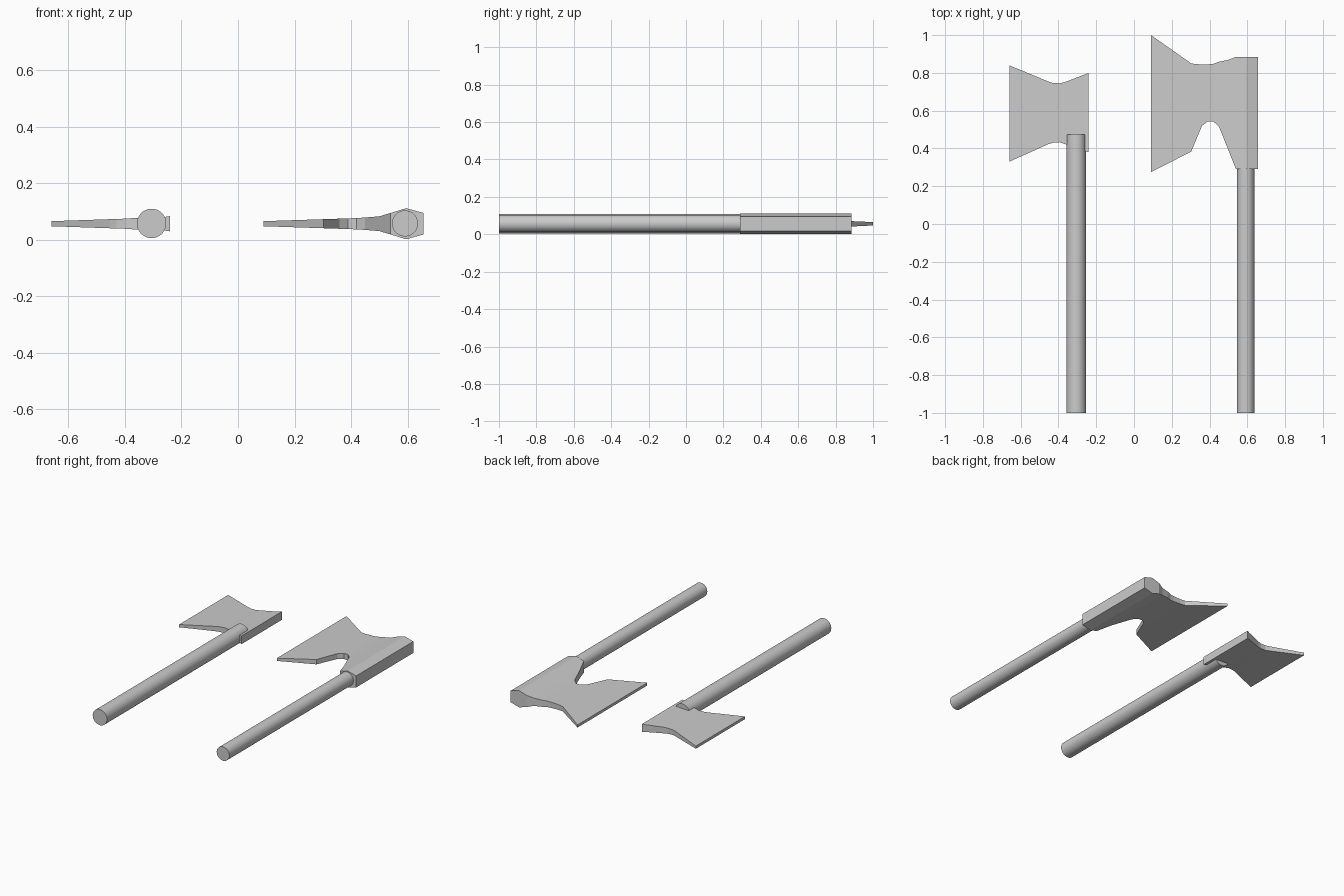
import bpy, bmesh
from math import pi, radians

if "Cube" in bpy.data.objects:
    bpy.data.objects.remove(bpy.data.objects["Cube"])

ZC = 0.056  # mid-plane height of both axes


def head(name, stations):
    """Loft rectangular sections (x, y_low, y_high, half_thickness) along x."""
    bm = bmesh.new()
    rings = []
    for x, y0, y1, h in stations:
        rings.append([bm.verts.new(p) for p in (
            (x, y0, ZC - h), (x, y1, ZC - h), (x, y1, ZC + h), (x, y0, ZC + h))])
    for a, b in zip(rings, rings[1:]):
        for i in range(4):
            j = (i + 1) % 4
            bm.faces.new((a[i], a[j], b[j], b[i]))
    bm.faces.new(rings[0])
    bm.faces.new(rings[-1])
    bmesh.ops.recalc_face_normals(bm, faces=bm.faces)
    me = bpy.data.meshes.new(name)
    bm.to_mesh(me)
    bm.free()
    ob = bpy.data.objects.new(name, me)
    bpy.context.collection.objects.link(ob)
    return ob


def handle(name, x, radius, y0, y1):
    """Round shaft lying along y."""
    bpy.ops.mesh.primitive_cylinder_add(
        vertices=32, radius=radius, depth=y1 - y0,
        location=(x, (y0 + y1) / 2, ZC + 0.001), rotation=(pi / 2, 0, 0))
    ob = bpy.context.object
    ob.name = name
    bpy.ops.object.shade_smooth_by_angle(angle=radians(30))
    return ob


# Small axe: thin head with flared blade, thick shaft through its lower edge
head("small_axe_head", [
    (-0.66, 0.33, 0.84, 0.009),
    (-0.455, 0.422, 0.755, 0.016),
    (-0.43, 0.43, 0.746, 0.017),
    (-0.395, 0.433, 0.745, 0.018),
    (-0.37, 0.425, 0.75, 0.020),
    (-0.34, 0.415, 0.761, 0.021),
    (-0.26, 0.385, 0.792, 0.024),
    (-0.24, 0.38, 0.80, 0.027)])
handle("small_axe_handle", -0.306, 0.052, -1.0, 0.475)

# Large axe: deep beard, head swelling into a faceted socket
head("large_axe_head", [
    (0.09, 0.275, 1.0, 0.009),
    (0.303, 0.383, 0.85, 0.016),
    (0.335, 0.46, 0.846, 0.017),
    (0.36, 0.52, 0.845, 0.018),
    (0.39, 0.543, 0.845, 0.019),
    (0.42, 0.543, 0.848, 0.020),
    (0.45, 0.515, 0.859, 0.022),
    (0.50, 0.39, 0.869, 0.026),
    (0.54, 0.29, 0.885, 0.038),
    (0.595, 0.29, 0.885, 0.055),
    (0.657, 0.29, 0.885, 0.038)])
handle("large_axe_handle", 0.591, 0.046, -1.0, 0.32)
